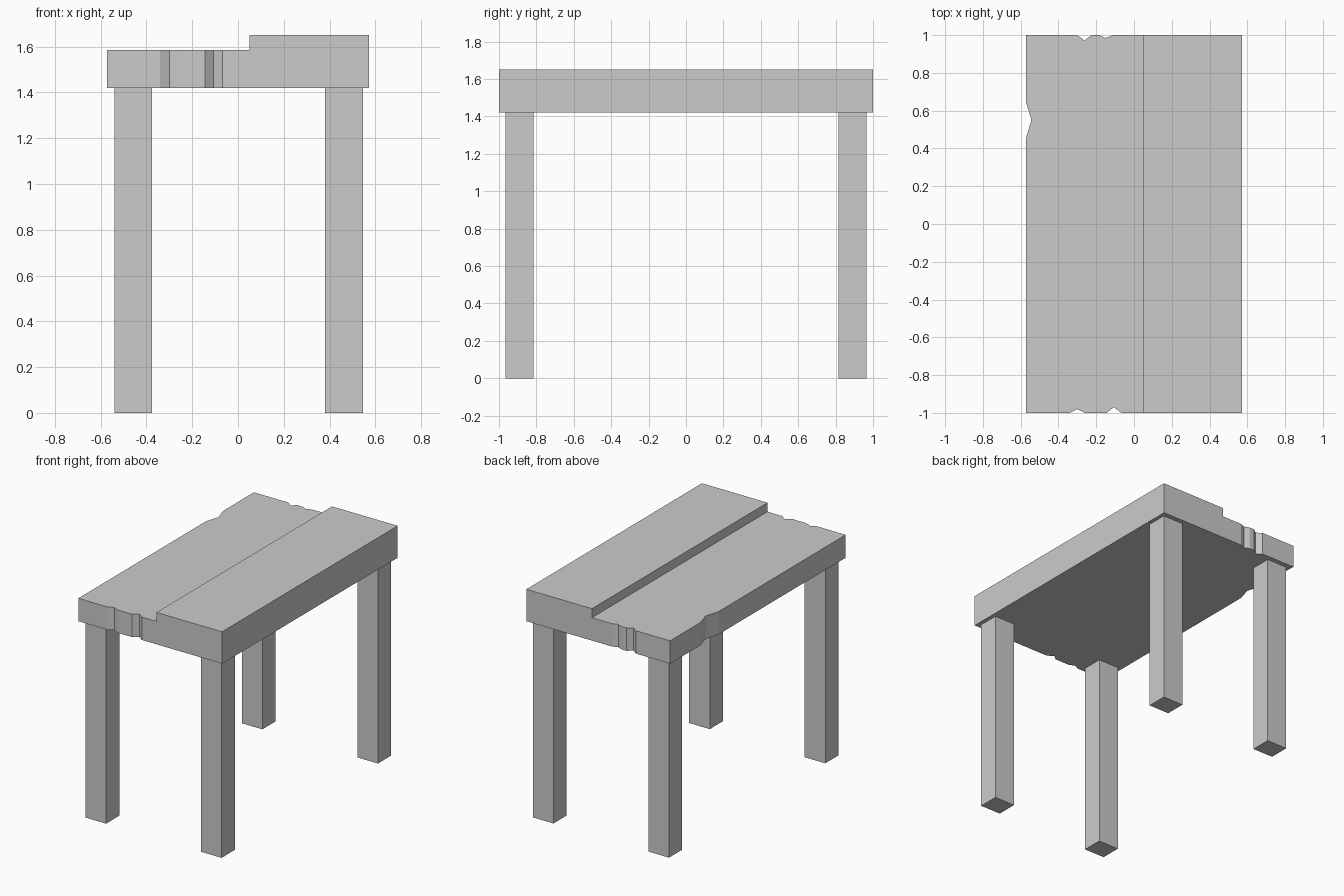
import bpy, bmesh, math

if "Cube" in bpy.data.objects:
    bpy.data.objects.remove(bpy.data.objects["Cube"])

HALF_X, HALF_Y, STEP_X = 0.573, 1.0, 0.05
Z_BASE, Z_LOW, Z_HIGH = 1.42, 1.585, 1.65


def notch(a, mid, b, edge, depth_pos, along_x=True):
    """Three points of a V-shaped chip in one edge."""
    pts = [(a, edge), (mid, depth_pos), (b, edge)]
    return pts if along_x else [(v, u) for u, v in pts]


def make_object(name, bm):
    bmesh.ops.remove_doubles(bm, verts=bm.verts, dist=1e-4)
    bmesh.ops.dissolve_limit(bm, angle_limit=math.radians(1), verts=bm.verts, edges=bm.edges)
    bmesh.ops.recalc_face_normals(bm, faces=bm.faces)
    mesh = bpy.data.meshes.new(name)
    bm.to_mesh(mesh)
    bm.free()
    obj = bpy.data.objects.new(name, mesh)
    bpy.context.collection.objects.link(obj)
    return obj


def cap(bm, outline, z):
    bm.faces.new([bm.verts.new((x, y, z)) for x, y in outline])


def walls(bm, outline, z0, z1):
    for (ax, ay), (bx, by) in zip(outline, outline[1:] + outline[:1]):
        quad = [(ax, ay, z0), (bx, by, z0), (bx, by, z1), (ax, ay, z1)]
        bm.faces.new([bm.verts.new(p) for p in quad])


# Table top: chipped lower half and raised plain half
left = [(-HALF_X, -HALF_Y)]
left += notch(-0.34, -0.30, -0.26, -HALF_Y, -0.98)
left += notch(-0.145, -0.107, -0.067, -HALF_Y, -0.97)
left += [(STEP_X, -HALF_Y), (STEP_X, HALF_Y)]
left += notch(-0.11, -0.15, -0.185, HALF_Y, 0.985)
left += notch(-0.225, -0.262, -0.30, HALF_Y, 0.972)
left += [(-HALF_X, HALF_Y)]
left += notch(0.65, 0.55, 0.45, -HALF_X, -0.543, along_x=False)
right = [(STEP_X, -HALF_Y), (HALF_X, -HALF_Y), (HALF_X, HALF_Y), (STEP_X, HALF_Y)]
i = left.index((STEP_X, -HALF_Y))
full = left[:i] + right + left[i + 2:]

bm = bmesh.new()
cap(bm, full, Z_BASE)
walls(bm, full, Z_BASE, Z_LOW)
cap(bm, left, Z_LOW)
walls(bm, right, Z_LOW, Z_HIGH)
cap(bm, right, Z_HIGH)
make_object("table_top", bm)

# Four square legs
for side, cx in (("left", -0.458), ("right", 0.463)):
    for end, cy in (("front", -0.89), ("back", 0.89)):
        bm = bmesh.new()
        rect = [(cx + sx * 0.082, cy + sy * 0.075)
                for sx, sy in ((-1, -1), (1, -1), (1, 1), (-1, 1))]
        cap(bm, rect, 0)
        walls(bm, rect, 0, Z_BASE)
        cap(bm, rect, Z_BASE)
        make_object(f"{end}_{side}_leg", bm)
